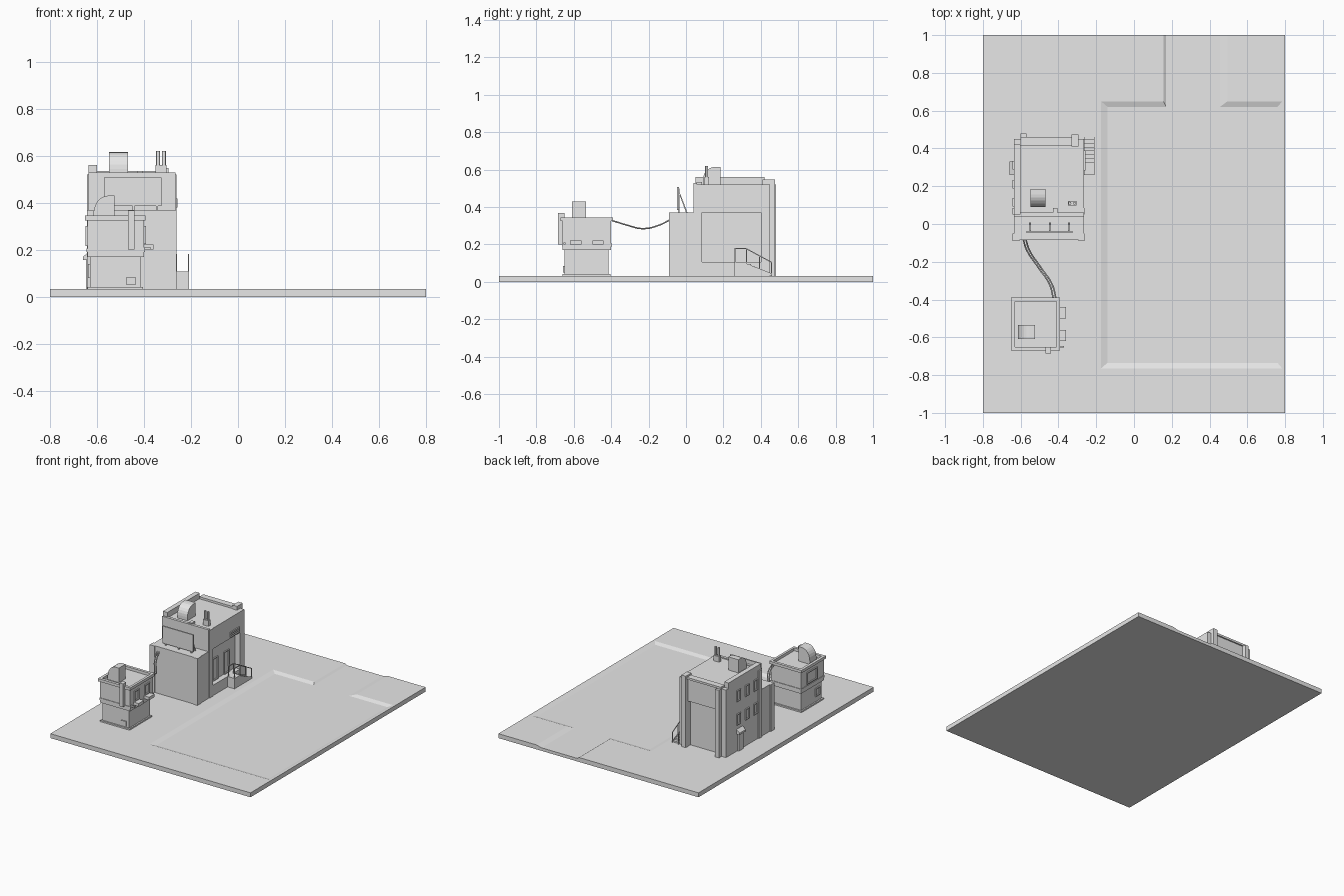
import bpy
import bmesh
import math
from mathutils import Vector

if "Cube" in bpy.data.objects:
    bpy.data.objects.remove(bpy.data.objects["Cube"], do_unlink=True)

grey = bpy.data.materials.new("light grey")
grey.use_nodes = True
colour = (0.8, 0.8, 0.8, 1)
grey.diffuse_color = colour
grey.node_tree.nodes["Principled BSDF"].inputs["Base Color"].default_value = colour


def finish(name, bm):
    """Turn a bmesh into a named, coloured object."""
    bmesh.ops.recalc_face_normals(bm, faces=bm.faces)
    mesh = bpy.data.meshes.new(name)
    bm.to_mesh(mesh)
    bm.free()
    mesh.materials.append(grey)
    obj = bpy.data.objects.new(name, mesh)
    bpy.context.collection.objects.link(obj)
    return obj


def add_box(bm, x, y, z):
    """Add a box given its (min, max) range on each axis."""
    corners = bmesh.ops.create_cube(bm, size=1)["verts"]
    for v in corners:
        v.co = Vector([lo + (hi - lo) * (c + 0.5) for c, (lo, hi) in zip(v.co, (x, y, z))])


def box(name, x, y, z):
    bm = bmesh.new()
    add_box(bm, x, y, z)
    return finish(name, bm)


def prism(name, profile, axis, lo, hi):
    """Extrude a closed profile along x (profile is y, z) or y (profile is x, z)."""
    bm = bmesh.new()
    place = (lambda a, b, t: (t, a, b)) if axis == "x" else (lambda a, b, t: (a, t, b))
    face = bm.faces.new([bm.verts.new(place(a, b, lo)) for a, b in profile])
    moved = bmesh.ops.extrude_face_region(bm, geom=[face])["geom"]
    offset = Vector(place(0, 0, hi - lo))
    bmesh.ops.translate(bm, vec=offset, verts=[v for v in moved if isinstance(v, bmesh.types.BMVert)])
    return finish(name, bm)


def hood_profile(back, front, low, high):
    """Upright back with a rounded shoulder falling to the front."""
    points = [(back, low), (back, high)]
    for i in range(7):
        angle = math.radians(15 * i)
        points.append((back + (front - back) * (0.3 + 0.7 * math.sin(angle)),
                       low + (high - low) * (0.25 + 0.75 * math.cos(angle))))
    return points + [(front, low)]


def window(name, side, wall, centre, z, width, bar=0.007):
    """Framed window standing proud of a wall; side is +x, -x, +y or -y."""
    bm = bmesh.new()
    sign = 1 if side[0] == "+" else -1
    lo, hi = centre - width / 2, centre + width / 2
    out = sorted((wall, wall + sign * 0.008))
    pieces = [((lo, lo + bar), z), ((hi - bar, hi), z),
              ((lo, hi), (z[0], z[0] + bar)), ((lo, hi), (z[1] - bar, z[1]))]
    for span, height in pieces:
        if side[1] == "x":
            add_box(bm, out, span, height)
        else:
            add_box(bm, span, out, height)
    return finish(name, bm)


def tapered_cutter(name, lower, upper, z):
    """Frustum from a lower to an upper (x0, x1, y0, y1) rectangle."""
    bm = bmesh.new()
    for (x0, x1, y0, y1), h in zip((lower, upper), z):
        for x, y in ((x0, y0), (x1, y0), (x1, y1), (x0, y1)):
            bm.verts.new((x, y, h))
    bmesh.ops.convex_hull(bm, input=bm.verts)
    obj = finish(name, bm)
    obj.hide_render = True
    return obj


# Ground slab with a shallow sunken yard and an exit at the back
G = 0.032
ground = box("ground_slab", (-0.8, 0.8), (-1, 1), (0, G))
depths = (G - 0.01, G)
yard = tapered_cutter("yard_cutter", (-0.14, 0.76, -0.735, 0.62), (-0.175, 0.785, -0.765, 0.65), depths)
lane = tapered_cutter("lane_cutter", (0.17, 0.455, 0.5, 1.1), (0.155, 0.495, 0.5, 1.1), depths)
for cutter in (yard, lane):
    # lift the cutter's top clear of the slab along its slope
    for v in cutter.data.vertices:
        if v.co.z > G - 0.001:
            v.co.z += 0.0002
    cut = ground.modifiers.new("cut", "BOOLEAN")
    cut.operation, cut.object, cut.solver = "DIFFERENCE", cutter, "EXACT"
bpy.context.view_layer.objects.active = ground
for m in list(ground.modifiers):
    bpy.ops.object.modifier_apply(modifier=m.name)
for cutter in (yard, lane):
    bpy.data.objects.remove(cutter, do_unlink=True)

# Large building: core, front block and walls around the side recess
L, R, TOP, MID = -0.635, -0.265, 0.52, 0.37
INNER = R - 0.04
box("main_core", (L, INNER), (0.04, 0.42), (G, TOP))
box("front_block", (L, R), (-0.085, 0.04), (G, MID))
box("side_upper_wall", (INNER, R), (0.04, 0.45), (MID, TOP))
box("side_front_pier", (INNER, R), (0.04, 0.083), (G, MID))
box("side_rear_pier", (INNER, R), (0.4, 0.45), (G, MID))
box("side_walkway", (INNER, R), (0.083, 0.4), (G, 0.107))
for y in (0.17, 0.3):
    window("recess_door", "+x", INNER, y, (0.107, 0.27), 0.06)

# Rear wall around the recessed gate, with corner pillars
box("rear_upper_wall", (L, R), (0.42, 0.45), (0.36, TOP))
box("rear_pillar_wide", (L, -0.585), (0.42, 0.45), (G, 0.36))
box("rear_parapet", (-0.6, -0.3), (0.415, 0.46), (TOP, TOP + 0.015))
box("rear_pillar_tall", (-0.33, -0.295), (0.41, 0.475), (G, 0.548))
box("rear_pillar_short", (-0.6, -0.57), (0.44, 0.48), (G, TOP))

# Slim pilasters on the outer corners
for i, (y, top) in enumerate((((-0.09, -0.05), MID), ((0.05, 0.085), TOP))):
    box("pilaster_left", (L - 0.008, L + 0.03), y, (G, top))
    box("pilaster_right", (R - 0.03, R + 0.004), y, (G, top))

# Side windows, hooded side door and louvred vent
for z in ((0.22, 0.3), (0.39, 0.47)):
    for y in (0.115, 0.21, 0.31):
        window("side_window", "-x", L, y, z, 0.045)
box("side_door", (L - 0.012, L), (0.27, 0.32), (G, 0.157))
prism("door_hood", [(L, 0.19), (L, 0.157), (-0.66, 0.157), (-0.66, 0.17)], "y", 0.26, 0.33)
window("vent_frame", "+x", R, 0.337, (0.38, 0.418), 0.105, 0.004)
for i in range(2):
    z = 0.39 + 0.012 * i
    box("vent_slat", (R, R + 0.006), (0.29, 0.385), (z, z + 0.006))

# Outside stair rising along the wall, with rails
STEPS = 7
for i in range(STEPS):
    y = 0.45 - 0.145 * i / STEPS
    z = G + 0.075 * (i + 1) / STEPS
    box("stair_step", (R, -0.21), (0.26, y), (z - 0.011, z))
for x in (R + 0.002, -0.213):
    prism("stair_stringer", [(0.46, G), (0.26, G + 0.05), (0.26, 0.107), (0.3, 0.107), (0.46, 0.045)],
          "x", x, x + 0.004)
    prism("stair_rail", [(0.26, 0.176), (0.32, 0.176), (0.46, 0.1), (0.46, 0.106), (0.32, 0.182), (0.26, 0.182)],
          "x", x, x + 0.004)
    for y, z in ((0.26, 0.18), (0.32, 0.18), (0.39, 0.14), (0.455, 0.106)):
        box("rail_post", (x, x + 0.004), (y, y + 0.005), (G, z))

# Roof of the large building
box("side_parapet", (L, -0.6), (0.05, 0.42), (TOP, 0.56))
box("front_kerb", (L, R), (0.04, 0.06), (TOP, TOP + 0.008))
prism("roof_hood", hood_profile(0.185, 0.09, TOP, 0.615), "x", -0.548, -0.468)
for x in (-0.34, -0.315):
    bpy.ops.mesh.primitive_cylinder_add(vertices=12, radius=0.008, depth=0.1, location=(x, 0.11, TOP + 0.05))
    pipe = bpy.context.object
    pipe.name = "roof_pipe"
    pipe.data.materials.append(grey)
    bpy.ops.object.shade_smooth_by_angle()
box("pipe_base", (-0.35, -0.305), (0.098, 0.122), (TOP, TOP + 0.04))
box("roof_box", (-0.43, -0.405), (0.05, 0.085), (TOP, TOP + 0.015))

# Billboard standing on the front block
box("billboard_panel", (-0.57, -0.325), (-0.048, -0.038), (0.385, 0.508))
for x in (-0.55, -0.445, -0.345):
    box("billboard_leg", (x - 0.004, x + 0.004), (-0.042, -0.034), (MID, 0.5))
    prism("billboard_brace", [(-0.038, 0.49), (-0.038, 0.475), (0.0, MID), (0.008, MID)],
          "x", x - 0.003, x + 0.003)

# Small building: foot, lower storey, overhanging upper storey and parapet
EAVE, ROOF = 0.19, 0.345
box("hut_foot", (-0.64, -0.405), (-0.66, -0.405), (G, 0.042))
box("hut_lower", (-0.63, -0.415), (-0.65, -0.415), (G, EAVE))
box("hut_upper", (-0.64, -0.4), (-0.66, -0.4), (EAVE - 0.02, 0.325))
box("hut_band", (-0.644, -0.396), (-0.664, -0.396), (EAVE, EAVE + 0.015))
box("hut_parapet_left", (-0.65, -0.63), (-0.67, -0.39), (0.325, ROOF))
box("hut_parapet_right", (-0.41, -0.393), (-0.67, -0.39), (0.325, ROOF))
box("hut_parapet_front", (-0.65, -0.393), (-0.67, -0.65), (0.325, ROOF))
box("hut_parapet_back", (-0.65, -0.393), (-0.41, -0.39), (0.325, ROOF))
prism("hut_roof_hood", hood_profile(-0.525, -0.615, 0.325, 0.43), "y", -0.61, -0.535)

# Window boxes, windows, upright sign slab and wall vent
for y in (-0.47, -0.59):
    box("window_box", (-0.4, -0.36), (y - 0.03, y + 0.03), (0.2, 0.222))
    window("hut_window", "+x", -0.4, y, (0.225, 0.3), 0.055)
window("hut_left_window", "-x", -0.64, -0.52, (0.215, 0.3), 0.12)
window("hut_low_window", "-x", -0.63, -0.6, (0.08, 0.14), 0.05)
box("upright_slab", (-0.468, -0.44), (-0.685, -0.65), (0.2, 0.367))
box("wall_vent", (-0.475, -0.435), (-0.657, -0.65), (0.05, 0.085))
box("wall_step", (-0.41, -0.37), (-0.655, -0.645), (0.2, 0.21))

# Pair of sagging cables between the buildings
curve = bpy.data.curves.new("cables", "CURVE")
curve.dimensions = "3D"
curve.bevel_depth, curve.bevel_resolution = 0.004, 2
path = [(-0.58, -0.08, 0.335), (-0.56, -0.14, 0.305), (-0.5, -0.23, 0.285),
        (-0.44, -0.32, 0.305), (-0.42, -0.395, 0.328)]
for shift in (-0.007, 0.007):
    spline = curve.splines.new("BEZIER")
    spline.bezier_points.add(len(path) - 1)
    for point, (x, y, z) in zip(spline.bezier_points, path):
        point.co = (x + shift, y, z)
        point.handle_left_type = point.handle_right_type = "AUTO"
curve.materials.append(grey)
bpy.context.collection.objects.link(bpy.data.objects.new("cables", curve))
